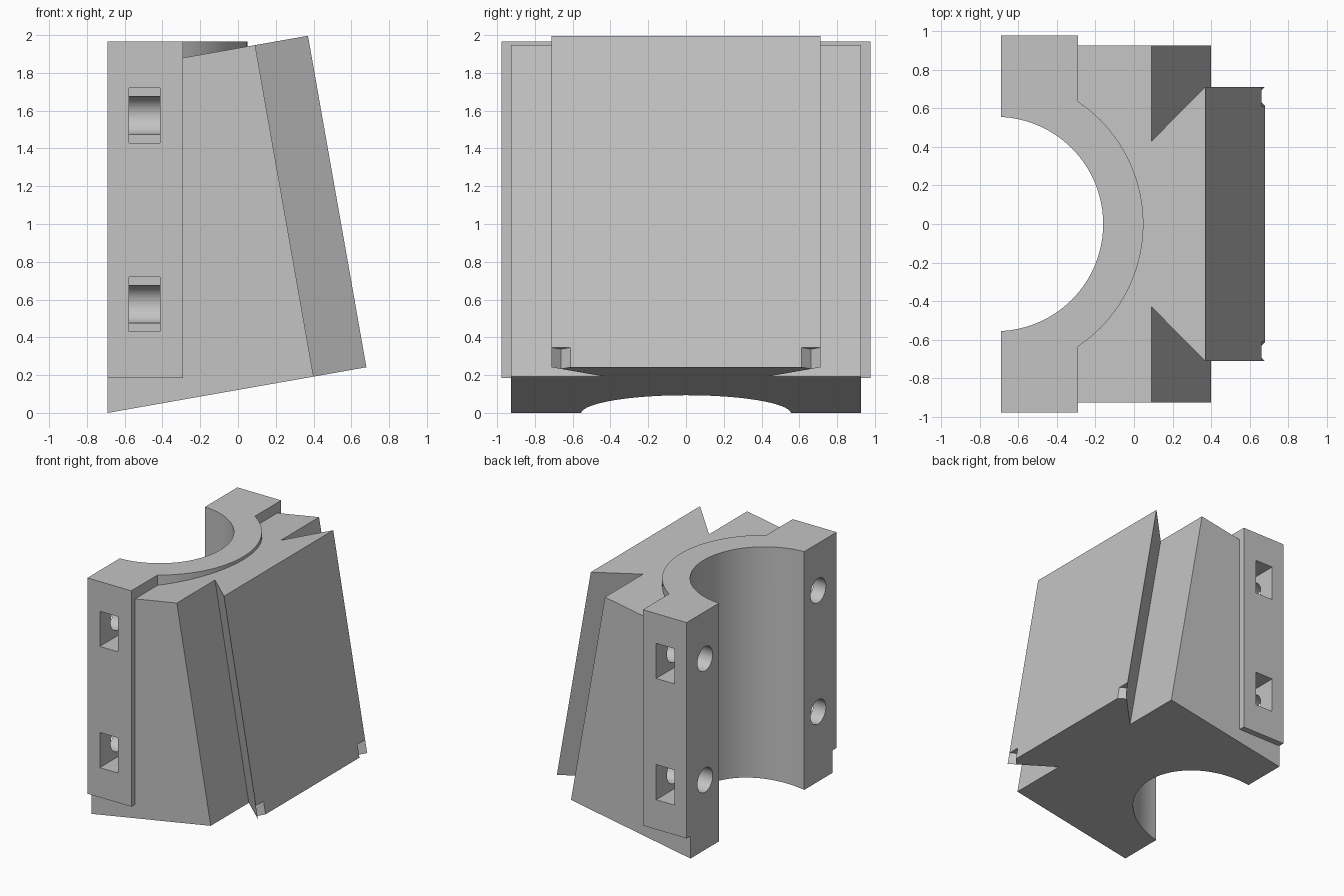
import bpy, bmesh
from math import radians
from mathutils import Matrix

if "Cube" in bpy.data.objects:
    bpy.data.objects.remove(bpy.data.objects["Cube"])

LEFT = -0.69           # flat mating face
BORE_X = -0.716        # axis of the round bore

grey = bpy.data.materials.new("light grey")
grey.use_nodes = True
grey.diffuse_color = (0.55, 0.55, 0.55, 1)
grey.node_tree.nodes["Principled BSDF"].inputs["Base Color"].default_value = (0.55, 0.55, 0.55, 1)


def add_object(name, bm):
    bmesh.ops.recalc_face_normals(bm, faces=bm.faces)
    mesh = bpy.data.meshes.new(name)
    bm.to_mesh(mesh)
    bm.free()
    obj = bpy.data.objects.new(name, mesh)
    obj.data.materials.append(grey)
    bpy.context.collection.objects.link(obj)
    return obj


def prism(name, outline, z0, z1, matrix=Matrix()):
    bm = bmesh.new()
    face = bm.faces.new([bm.verts.new((x, y, z0)) for x, y in outline])
    ext = bmesh.ops.extrude_face_region(bm, geom=[face])["geom"]
    top = [v for v in ext if isinstance(v, bmesh.types.BMVert)]
    bmesh.ops.translate(bm, verts=top, vec=(0, 0, z1 - z0))
    bm.transform(matrix)
    return add_object(name, bm)


def box(name, x0, x1, y0, y1, z0, z1):
    return prism(name, [(x0, y0), (x1, y0), (x1, y1), (x0, y1)], z0, z1)


def cylinder(name, radius, length, centre, axis="Z", segments=96):
    bm = bmesh.new()
    bmesh.ops.create_cone(bm, cap_ends=True, segments=segments,
                          radius1=radius, radius2=radius, depth=length)
    if axis == "X":
        bm.transform(Matrix.Rotation(radians(90), 4, "Y"))
    bm.transform(Matrix.Translation(centre))
    return add_object(name, bm)


def combine(target, tool, operation):
    mod = target.modifiers.new(operation.lower(), "BOOLEAN")
    mod.operation, mod.solver, mod.object = operation, "EXACT", tool
    bpy.context.view_layer.objects.active = target
    bpy.ops.object.modifier_apply(modifier=mod.name)
    bpy.data.objects.remove(tool)


# Tilted body with the dovetail rail along its right side
tilt = Matrix.Translation((LEFT, 0, 0)) @ Matrix.Rotation(radians(-10), 4, "Y")
NOSE, SHOULDER, HEIGHT = 1.391, 1.107, 1.782
half = [(NOSE, 0.712), (SHOULDER, 0.43), (SHOULDER, 0.927), (-0.5, 0.927)]
outline = half + [(u, -y) for u, y in reversed(half)]
mount = prism("dovetail_mount", outline, 0, HEIGHT, tilt)

# Small corner notches at the foot of the rail
for s in (-1, 1):
    notch = [(NOSE + 0.1, s * 0.512), (NOSE + 0.1, s * 0.812), (NOSE - 0.05, s * 0.662)]
    combine(mount, prism("notch_cutter", notch, -0.1, 0.106, tilt), "DIFFERENCE")

# Clamp flange and the round collar behind the bore
combine(mount, box("flange", -1, -0.29, -0.977, 0.977, 0.185, 1.965), "UNION")
combine(mount, cylinder("collar", 0.765, 0.965, (BORE_X, 0, 1.4825)), "UNION")

# Round bore, then the flat mating face
combine(mount, cylinder("bore_cutter", 0.556, 4, (BORE_X, 0, 1)), "DIFFERENCE")
combine(mount, box("face_cutter", -3, LEFT, -2, 2, -1, 3), "DIFFERENCE")

# Bolt holes and the nut pockets that open to the sides
for s in (-1, 1):
    for z in (0.575, 1.575):
        y0, y1 = sorted((s * 0.737, s * 1.2))
        combine(mount, box("pocket_cutter", -0.577, -0.412, y0, y1, z - 0.145, z + 0.145), "DIFFERENCE")
        combine(mount, cylinder("hole_cutter", 0.1, 0.6, (-0.59, s * 0.737, z), "X", 48), "DIFFERENCE")

bpy.ops.object.select_all(action="DESELECT")
mount.select_set(True)
bpy.context.view_layer.objects.active = mount
bpy.ops.object.shade_smooth_by_angle(angle=radians(25))
